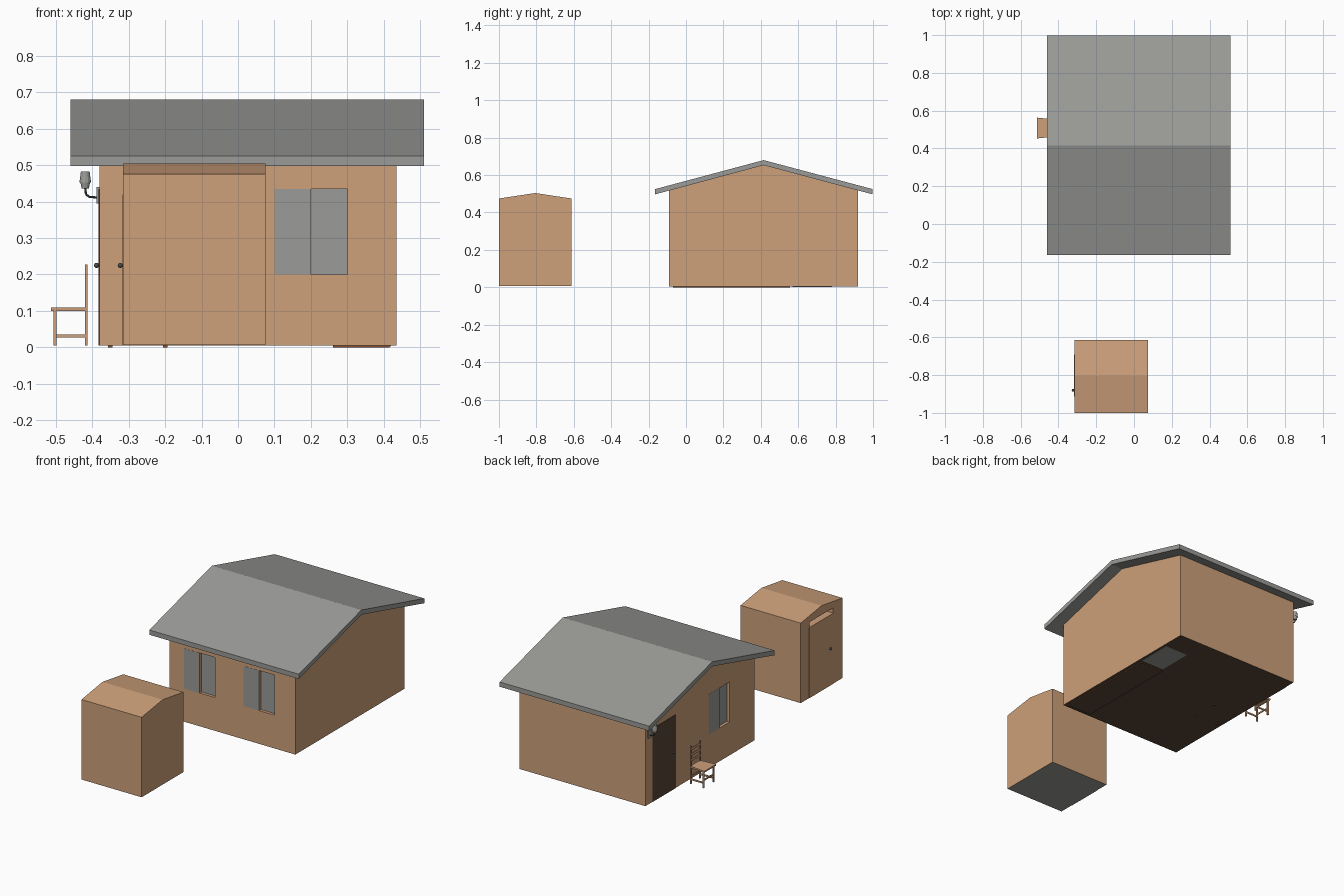
import bpy, bmesh, math
from mathutils import Vector

if "Cube" in bpy.data.objects:
    bpy.data.objects.remove(bpy.data.objects["Cube"])


def mat(name, rgb):
    m = bpy.data.materials.new(name)
    lin = [((c / 255 + 0.055) / 1.055) ** 2.4 for c in rgb]
    m.diffuse_color = (*lin, 1)
    m.use_nodes = True
    m.node_tree.nodes["Principled BSDF"].inputs["Base Color"].default_value = m.diffuse_color
    return m


WOOD = mat("tan wood", (205, 160, 122))
GREY = mat("roof grey", (155, 155, 152))
DARK = mat("dark brown", (88, 70, 57))
BROWN = mat("brown", (135, 82, 45))
METAL = mat("dark metal", (75, 77, 80))


def finish(name, bm, *mats):
    bmesh.ops.recalc_face_normals(bm, faces=bm.faces)
    me = bpy.data.meshes.new(name)
    bm.to_mesh(me)
    bm.free()
    for m in mats:
        me.materials.append(m)
    ob = bpy.data.objects.new(name, me)
    bpy.context.collection.objects.link(ob)
    return ob


def prism(name, pts, axis, a, b, *mats):
    """Extrude a 2D outline along x ((y,z) points) or z ((x,y) points)."""
    bm = bmesh.new()
    place = (lambda p, t: (t, *p)) if axis == 'x' else (lambda p, t: (*p, t))
    r0 = [bm.verts.new(place(p, a)) for p in pts]
    r1 = [bm.verts.new(place(p, b)) for p in pts]
    bm.faces.new(r0)
    bm.faces.new(r1)
    n = len(pts)
    for i in range(n):
        j = (i + 1) % n
        bm.faces.new((r0[i], r0[j], r1[j], r1[i]))
    return finish(name, bm, *mats)


def box(name, x0, x1, y0, y1, z0, z1, *mats):
    return prism(name, [(x0, y0), (x1, y0), (x1, y1), (x0, y1)], 'z', z0, z1, *mats)


def rod(name, p, q, r1, r2, m, seg=12):
    p, q = Vector(p), Vector(q)
    bm = bmesh.new()
    bmesh.ops.create_cone(bm, cap_ends=True, segments=seg, radius1=r1, radius2=r2, depth=(q - p).length)
    rot = (q - p).to_track_quat('Z', 'Y')
    for v in bm.verts:
        v.co = rot @ v.co + (p + q) / 2
    return finish(name, bm, m)


def ball(name, c, r, m):
    bm = bmesh.new()
    bmesh.ops.create_uvsphere(bm, u_segments=12, v_segments=8, radius=r)
    bmesh.ops.translate(bm, verts=bm.verts, vec=c)
    for f in bm.faces:
        f.smooth = True
    return finish(name, bm, m)


def cut(ob, *bounds):
    """Subtract a box from an object."""
    c = box("cutter", *bounds)
    c.hide_render = True
    mod = ob.modifiers.new("cut", 'BOOLEAN')
    mod.operation = 'DIFFERENCE'
    mod.solver = 'EXACT'
    mod.object = c
    bpy.context.view_layer.objects.active = ob
    bpy.ops.object.modifier_apply(modifier=mod.name)
    bpy.data.objects.remove(c)


def paint_floor(ob, z):
    for f in ob.data.polygons:
        if f.normal.z < -0.9 and f.center.z < z:
            f.material_index = 1


# House walls with gables facing left and right
X0, X1, Y0, Y1, RY = -0.38, 0.435, -0.09, 0.92, 0.415
house = prism("house_walls", [(Y0, 0.005), (Y1, 0.005), (Y1, 0.518), (RY, 0.654), (Y0, 0.518)],
              'x', X0, X1, WOOD, DARK)

# Sliding windows: one flush pane, the other recessed
D = 0.02
for i, x in enumerate((-0.285, 0.10)):
    cut(house, x + 0.1, x + 0.2, Y0 - 0.02, Y0 + D, 0.2, 0.435)
    box(f"front_window_{i}_flush_pane", x, x + 0.1, Y0 - 0.001, Y0 + D, 0.2, 0.435, GREY)
    box(f"front_window_{i}_inner_pane", x + 0.1, x + 0.2, Y0 + D - 0.003, Y0 + D + 0.002, 0.2, 0.435, GREY)
cut(house, X0 - 0.02, X0 + D, 0.14, 0.235, 0.2, 0.435)
box("side_window_flush_pane", X0 - 0.001, X0 + D, 0.235, 0.33, 0.2, 0.435, GREY)
box("side_window_inner_pane", X0 + D - 0.003, X0 + D + 0.002, 0.14, 0.235, 0.2, 0.435, GREY)
paint_floor(house, 0.01)

# House roof
prism("house_roof", [(-0.165, 0.497), (RY, 0.653), (0.998, 0.497), (0.998, 0.525), (RY, 0.68), (-0.165, 0.525)],
      'x', -0.46, 0.51, GREY)

# House door
box("house_door", X0 - 0.002, X0 + 0.01, 0.64, 0.855, 0.005, 0.435, DARK)
rod("house_door_knob_stem", (X0, 0.665, 0.225), (X0 - 0.008, 0.665, 0.225), 0.004, 0.004, METAL)
ball("house_door_knob", (X0 - 0.008, 0.665, 0.225), 0.007, METAL)

# Furniture bases showing under the floor
box("bed_base", 0.26, 0.415, -0.07, 0.555, 0, 0.006, BROWN, DARK)
paint_floor(bpy.data.objects["bed_base"], 0.01)
box("cabinet_base", 0.27, 0.42, 0.57, 0.78, 0.003, 0.007, GREY)
for x in (-0.35, -0.2):
    for y in (0.3, 0.45):
        box("table_foot", x - 0.006, x + 0.006, y - 0.006, y + 0.006, 0, 0.006, BROWN)

# Outhouse with low gabled top, slot above its door
shed = prism("outhouse", [(-1.0, 0.006), (-0.613, 0.006), (-0.613, 0.475), (-0.806, 0.504), (-1.0, 0.475)],
             'x', -0.315, 0.075, WOOD, GREY)
cut(shed, -0.34, -0.26, -0.912, -0.695, 0.42, 0.45)
paint_floor(shed, 0.01)
box("outhouse_door", -0.317, -0.31, -0.912, -0.69, 0.006, 0.42, WOOD)
rod("outhouse_knob_stem", (-0.315, -0.88, 0.225), (-0.323, -0.88, 0.225), 0.004, 0.004, METAL)
ball("outhouse_knob", (-0.323, -0.88, 0.225), 0.007, METAL)

# Chair facing left
prism("chair_seat", [(-0.513, 0.453), (-0.414, 0.463), (-0.414, 0.553), (-0.513, 0.563)], 'z', 0.1, 0.109, WOOD)
for s in (-1, 1):
    yf, yb = 0.508 + s * 0.046, 0.508 + s * 0.041
    box("chair_front_leg", -0.506, -0.498, yf - 0.004, yf + 0.004, 0.005, 0.101, WOOD)
    box("chair_back_post", -0.42, -0.413, yb - 0.004, yb + 0.004, 0.005, 0.227, WOOD)
    box("chair_side_stretcher", -0.502, -0.416, yb - 0.002, yb + 0.003, 0.027, 0.036, WOOD)
for z in (0.135, 0.167, 0.2):
    box("chair_back_slat", -0.419, -0.414, 0.467, 0.549, z, z + 0.014, WOOD)
box("chair_front_stretcher", -0.504, -0.5, 0.462, 0.554, 0.045, 0.054, WOOD)
box("chair_back_stretcher", -0.419, -0.414, 0.467, 0.549, 0.045, 0.054, WOOD)

# Wall lamp beside the door
LY = 0.888
box("lamp_plate", -0.388, -0.378, LY - 0.012, LY + 0.012, 0.395, 0.44, GREY)
path = [(-0.385, 0.411), (-0.408, 0.413), (-0.417, 0.42), (-0.419, 0.437)]
for (xa, za), (xb, zb) in zip(path, path[1:]):
    rod("lamp_arm", (xa, LY, za), (xb, LY, zb), 0.003, 0.003, METAL, 8)
rod("lamp_cup", (-0.419, LY, 0.436), (-0.419, LY, 0.452), 0.01, 0.013, GREY)
rod("lamp_shade", (-0.419, LY, 0.452), (-0.419, LY, 0.482), 0.016, 0.012, GREY)
